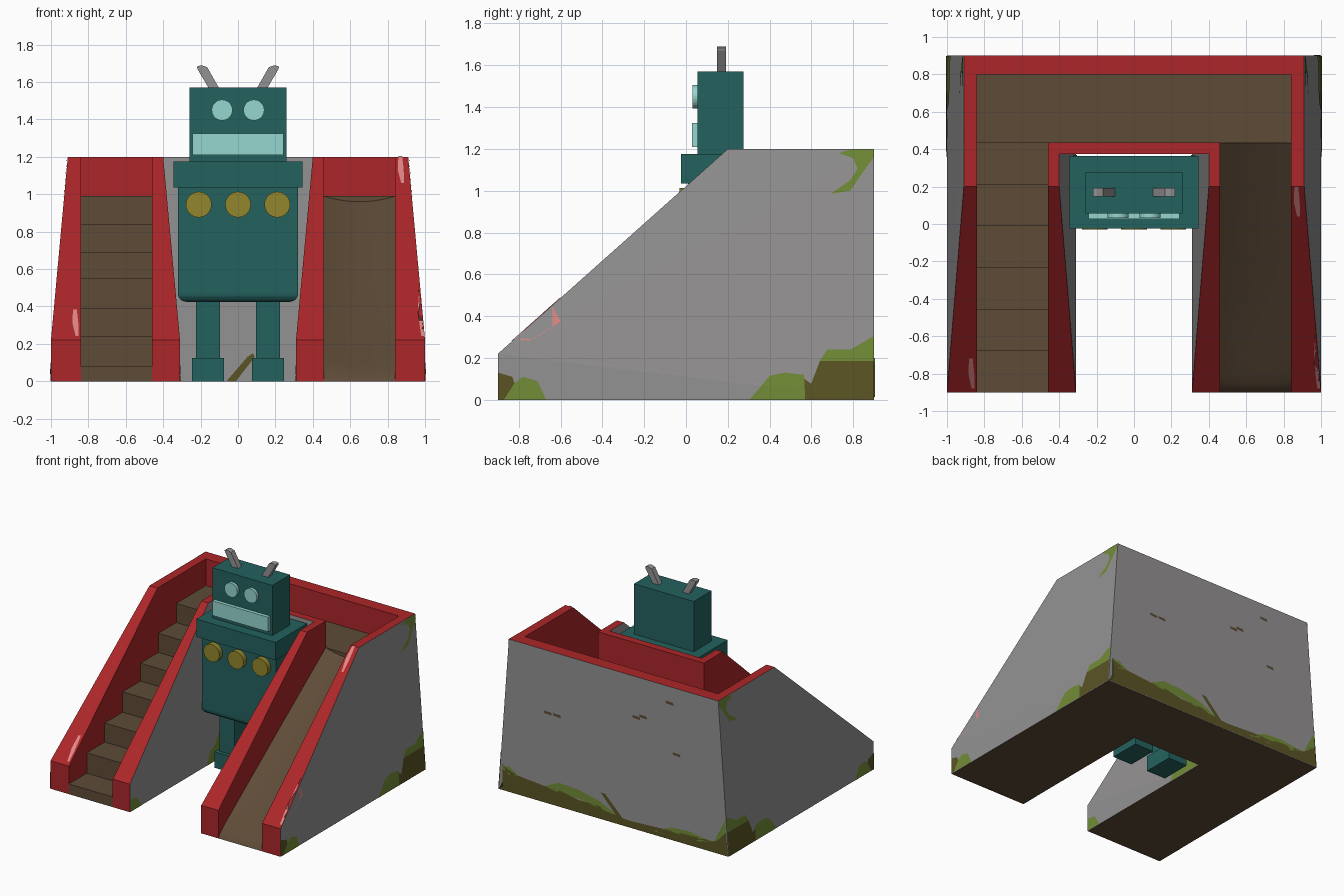
import bpy, bmesh, math
from mathutils import Vector, Matrix
from mathutils.bvhtree import BVHTree

if "Cube" in bpy.data.objects:
    bpy.data.objects.remove(bpy.data.objects["Cube"])


def material(name, rgb):
    m = bpy.data.materials.new(name)
    lin = [((c / 255 + 0.055) / 1.055) ** 2.4 for c in rgb]
    m.diffuse_color = (*lin, 1)
    m.use_nodes = True
    m.node_tree.nodes["Principled BSDF"].inputs["Base Color"].default_value = m.diffuse_color
    return m


RED = material("red paint", (172, 38, 40))
GREY = material("grey concrete", (148, 146, 146))
BROWN = material("brown floor", (94, 75, 55))
TEAL = material("dark teal", (36, 98, 94))
AQUA = material("pale aqua", (150, 215, 208))
YELLOW = material("mustard", (148, 134, 45))
GREEN = material("moss green", (114, 140, 55))
OLIVE = material("dark olive", (90, 84, 36))
PINK = material("worn pink", (225, 135, 135))


def finish(name, bm, mats, rule=None):
    bm.normal_update()
    if rule:
        for f in bm.faces:
            f.material_index = rule(f.normal)
    me = bpy.data.meshes.new(name)
    bm.to_mesh(me)
    bm.free()
    for m in mats:
        me.materials.append(m)
    ob = bpy.data.objects.new(name, me)
    bpy.context.collection.objects.link(ob)
    return ob


def box_bm(x0, x1, y0, y1, z0, z1):
    bm = bmesh.new()
    size = Matrix.Diagonal((x1 - x0, y1 - y0, z1 - z0, 1))
    mid = Matrix.Translation(((x0 + x1) / 2, (y0 + y1) / 2, (z0 + z1) / 2))
    bmesh.ops.create_cube(bm, size=1, matrix=mid @ size)
    return bm


def box(name, bounds, mats, rule=None):
    return finish(name, box_bm(*bounds), mats, rule)


def prism(name, pts, axis, a, b, mat):
    """Extrude a 2D outline along x (axis 0) or y (axis 1)."""
    bm = bmesh.new()
    rows = []
    for c in (a, b):
        row = []
        for p in pts:
            co = list(p)
            co.insert(axis, c)
            row.append(bm.verts.new(co))
        rows.append(row)
        bm.faces.new(row)
    n = len(pts)
    for i in range(n):
        j = (i + 1) % n
        bm.faces.new((rows[0][i], rows[0][j], rows[1][j], rows[1][i]))
    bmesh.ops.recalc_face_normals(bm, faces=bm.faces)
    return finish(name, bm, [mat])


def disc(name, x, z, r, y0, y1, mat):
    bm = bmesh.new()
    m = Matrix.Translation((x, (y0 + y1) / 2, z)) @ Matrix.Rotation(math.pi / 2, 4, 'X')
    bmesh.ops.create_cone(bm, cap_ends=True, segments=24, radius1=r, radius2=r,
                          depth=y1 - y0, matrix=m)
    return finish(name, bm, [mat])


def side_wall(name, side, y_back, base_x, top_x, flat_x, rule):
    """Sloping wall: one leaning face, one vertical face on the walkway."""
    prof = [(-.9, 0), (-.9, .22), (.2, 1.2), (y_back, 1.2), (y_back, 0)]
    bm = bmesh.new()
    xs = [base_x, base_x, top_x, top_x, base_x]
    lean = [bm.verts.new((side * x, y, z)) for x, (y, z) in zip(xs, prof)]
    flat = [bm.verts.new((side * flat_x, y, z)) for y, z in prof]
    for t in ((1, 2, 3), (1, 3, 4), (0, 1, 4)):
        bm.faces.new([lean[i] for i in t])
    bm.faces.new(flat)
    for i in range(5):
        j = (i + 1) % 5
        bm.faces.new((lean[i], lean[j], flat[j], flat[i]))
    bmesh.ops.recalc_face_normals(bm, faces=bm.faces)
    return finish(name, bm, [RED, GREY, BROWN], rule)


# Concrete shell: leaning side walls and the two back walls
shell = []
for s, tag in ((-1, "left"), (1, "right")):
    shell.append(side_wall(tag + "_outer_wall", s, .9, 1, .91, .84,
        lambda n: 2 if n.z < -.5 else 1 if n.x * s > .5 or n.y > .5 else 0))
    shell.append(side_wall(tag + "_inner_wall", s, .375, .31, .40, .46,
        lambda n: 2 if n.z < -.5 else 1 if n.x * s < -.5 else 0))
shell.append(box("outer_back_wall", (-.84, .84, .8, .9, 0, 1.2), [RED, GREY, BROWN],
                 lambda n: 2 if n.z < -.5 else 1 if n.y > .5 else 0))
shell.append(box("inner_back_wall", (-.46, .46, .375, .435, 0, 1.2), [RED, GREY, BROWN],
                 lambda n: 2 if n.z < -.5 else 1 if n.y < -.5 else 0))

# Platform and stairs
box("platform", (-.84, .84, .433, .8, 0, .99), [BROWN])
steps = [(-.9, 0)]
for i, z in enumerate((.08, .24, .39, .55, .69, .84)):
    steps += [(-.9 + .222 * i, z), (-.9 + .222 * (i + 1), z)]
steps.append((.432, 0))
prism("stairs", steps, 0, -.84, -.46, BROWN)

# Slide: shallow trough that rolls over at the foot
path = [(.433, .99), (.2, .823), (-.1, .607), (-.4, .39), (-.7, .172),
        (-.8, .1), (-.85, .06), (-.885, .025), (-.9, 0)]
bm = bmesh.new()
grid = []
for y, z in path:
    sag = .03 * min(1, max(0, z - .02) / .3)
    grid.append([bm.verts.new((.65 + .19 * u / 5, y, z - sag * (1 - (u / 5) ** 2)))
                 for u in range(-5, 6)])
for r0, r1 in zip(grid, grid[1:]):
    for i in range(10):
        f = bm.faces.new((r0[i], r1[i], r1[i + 1], r0[i + 1]))
        f.smooth = True
finish("slide", bm, [BROWN])
box("slide_base", (.46, .84, -.89, .433, 0, .005), [BROWN])

# Robot figure
box("head", (-.26, .26, .055, .275, 1.17, 1.57), [TEAL])
box("shoulders", (-.345, .345, -.025, .363, 1.035, 1.175), [TEAL])
bm = box_bm(-.322, .322, .01, .345, .425, 1.035)
low = [e for e in bm.edges if all(v.co.z < .5 for v in e.verts)]
bmesh.ops.bevel(bm, geom=low, offset=.045, segments=4, profile=.5, affect='EDGES')
finish("torso", bm, [TEAL])
box("mouth", (-.242, .242, .028, .06, 1.21, 1.325), [AQUA])
for s, tag in ((-1, "left"), (1, "right")):
    a, b = sorted((s * .095, s * .225))
    box(tag + "_leg", (a, b, .09, .27, .1, .44), [TEAL])
    a, b = sorted((s * .075, s * .247))
    box(tag + "_foot", (a, b, .06, .31, 0, .125), [TEAL])
    disc(tag + "_eye", s * .085, 1.45, .056, .032, .06, AQUA)
    horn = [(.10, 1.565), (.165, 1.68), (.195, 1.69), (.22, 1.683), (.217, 1.67), (.155, 1.565)]
    prism(tag + "_antenna", [(s * x, z) for x, z in horn], 1, .148, .192, GREY)
for i, x in enumerate((-.21, 0, .21)):
    disc("button_%d" % (i + 1), x, .945, .069, -.03, .02, YELLOW)

# Painted patches: outlines projected onto the shell
verts, polys = [], []
for ob in shell:
    base = len(verts)
    verts += [v.co.copy() for v in ob.data.vertices]
    polys += [[base + i for i in p.vertices] for p in ob.data.polygons]
tree = BVHTree.FromPolygons(verts, polys)


def patch(name, pts, axis, start, sign, mat):
    d = Vector((0, 0, 0))
    d[axis] = sign
    bm = bmesh.new()
    vs = []
    for p in pts:
        co = list(p)
        co.insert(axis, start)
        vs.append(bm.verts.new(co))
    bm.faces.new(vs)
    bmesh.ops.triangulate(bm, faces=bm.faces[:])
    for ax in {0, 1, 2} - {axis}:
        no = Vector((0, 0, 0))
        no[ax] = 1
        for k in range(-24, 30):
            bmesh.ops.bisect_plane(bm, geom=bm.verts[:] + bm.edges[:] + bm.faces[:],
                                   plane_co=no * (k * .05 + .013), plane_no=no)
    missed = []
    for v in bm.verts:
        hit = tree.ray_cast(v.co, d)[0]
        if hit is None:
            missed.append(v)
        else:
            v.co = hit - d * .004
    bmesh.ops.delete(bm, geom=missed, context='VERTS')
    bm.normal_update()
    for f in bm.faces:
        if f.normal.dot(d) > 0:
            f.normal_flip()
    finish(name, bm, [mat])


E = .002
side_moss = [
    ("top_moss", GREEN, [(.69, .985), (.785, 1.0), (.84, 1.08), (.898, 1.16), (.898, 1.198), (.79, 1.198),
                         (.73, 1.18), (.80, 1.155), (.82, 1.105), (.785, 1.05)]),
    ("rear_moss", GREEN, [(.64, .185), (.675, .24), (.785, .24), (.898, .305), (.898, .185)]),
    ("rear_stain", OLIVE, [(.64, .185), (.898, .185), (.898, E), (.57, E), (.565, .1), (.61, .07), (.65, .13)]),
    ("low_moss", GREEN, [(.305, E), (.375, .075), (.4, .115), (.47, .13), (.565, .12), (.57, E)]),
    ("front_stain", OLIVE, [(-.898, .13), (-.83, .11), (-.82, .08), (-.87, E), (-.898, E)]),
    ("front_moss", GREEN, [(-.87, E), (-.82, .08), (-.78, .11), (-.71, .09), (-.67, E)])]
inner_moss = [
    ("niche_moss", GREEN, [(.05, E), (.1, .1), (.2, .12), (.24, .22), (.37, .28), (.37, E)]),
    ("niche_front_moss", GREEN, [(-.898, E), (-.898, .1), (-.82, .09), (-.76, E)])]
for s, tag in ((-1, "left_"), (1, "right_")):
    for name, mat, pts in side_moss:
        patch(tag + name, pts, 0, 2 * s, -s, mat)
    for name, mat, pts in inner_moss:
        patch(tag + name, pts, 0, 0, s, mat)

# Back face: stained base line, moss clumps, crack and chips
patch("back_stain", [(.998, E), (.998, .2), (.82, .15), (.6, .13), (.47, .13), (.3, .1), (.12, .1), (-.05, .06),
                     (-.32, .03), (-.53, .04), (-.7, .05), (-.88, .09), (-.98, .18), (-.998, E)], 1, 2, -1, OLIVE)
for i, pts in enumerate((
        [(.6, .13), (.47, .19), (.3, .18), (.12, .14), (-.05, .06), (.12, .08), (.3, .11), (.47, .11)],
        [(-.35, .03), (-.5, .1), (-.66, .11), (-.8, .09), (-.88, .09), (-.7, .04)],
        [(-.88, .09), (-.9, .14), (-.975, .28), (-.98, .16)],
        [(.99, .2), (.9, .2), (.82, .15), (.92, .13)])):
    patch("back_moss_%d" % i, pts, 1, 2.01, -1, GREEN)
patch("back_crack", [(.11, .21), (.07, .21), (-.12, .02), (-.07, .02)], 1, 2, -1, OLIVE)
patch("niche_crack", [(-.06, E), (-.01, E), (.09, .13), (.08, .15), (.05, .13)], 1, -2, 1, OLIVE)
for i, (x, z) in enumerate(((.57, .71), (.49, .71), (-.2, .88), (-.26, .9), (-.49, 1.07), (-.55, .68))):
    patch("chip_%d" % i, [(x - .035, z - .01), (x + .03, z - .006), (x + .035, z + .014), (x - .03, z + .012)],
          1, 2, -1, BROWN)

# Worn paint on the wall tops
for i, (x, y0, y1) in enumerate(((-.87, -.88, -.72), (.978, -.88, -.6), (.87, .04, .2))):
    m = (y0 + y1) / 2
    patch("worn_paint_%d" % i, [(x - .012, y1), (x + .008, y1), (x + .016, m), (x + .017, y0),
                                (x + .002, y0), (x - .016, m)], 2, 3, -1, PINK)
